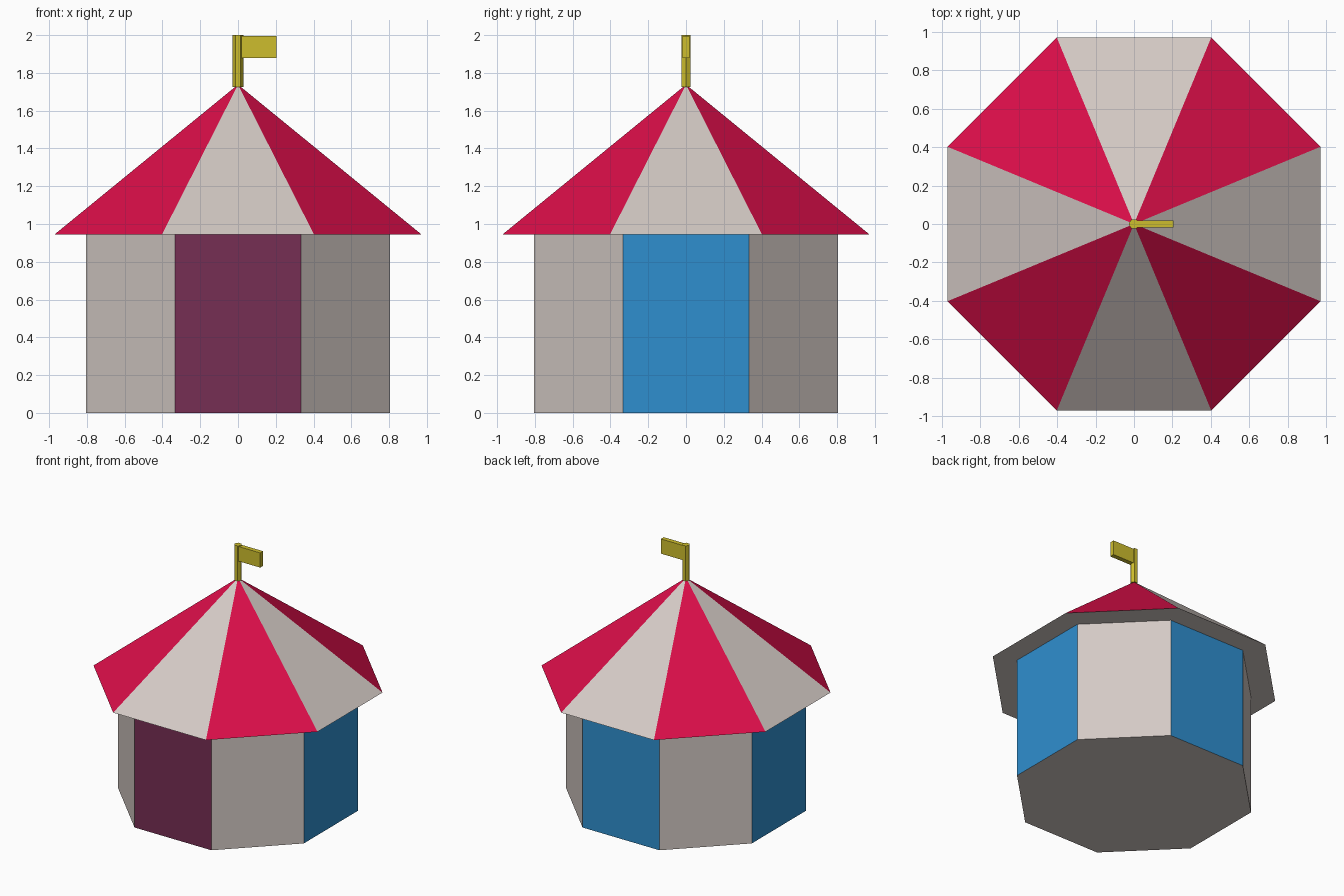
import bpy
import bmesh
from math import atan2, pi, radians
from mathutils import Matrix

old = bpy.data.objects.get("Cube")
if old:
    bpy.data.objects.remove(old, do_unlink=True)


def make_material(name, rgb):
    """Flat material from 8-bit display colour, converted to linear."""
    linear = [((c / 255 + 0.055) / 1.055) ** 2.4 if c > 10 else c / 255 / 12.92 for c in rgb]
    mat = bpy.data.materials.new(name)
    mat.use_nodes = True
    mat.diffuse_color = (*linear, 1)
    bsdf = mat.node_tree.nodes["Principled BSDF"]
    bsdf.inputs["Base Color"].default_value = (*linear, 1)
    bsdf.inputs["Roughness"].default_value = 0.9
    return mat


cream = make_material("cream canvas", (212, 202, 197))
red = make_material("red canvas", (219, 14, 73))
blue = make_material("blue canvas", (47, 143, 207))
purple = make_material("purple door", (118, 46, 84))
yellow = make_material("yellow paint", (206, 190, 45))


def finish(name, bm, materials, rule=None):
    bm.normal_update()
    if rule:
        for face in bm.faces:
            face.material_index = rule(face)
    mesh = bpy.data.meshes.new(name)
    bm.to_mesh(mesh)
    bm.free()
    for mat in materials:
        mesh.materials.append(mat)
    obj = bpy.data.objects.new(name, mesh)
    bpy.context.collection.objects.link(obj)
    return obj


def prism(sides, bottom, top, r1, r2, turn):
    """Regular prism or pyramid standing between two heights."""
    bm = bmesh.new()
    place = Matrix.Translation((0, 0, (bottom + top) / 2)) @ Matrix.Rotation(turn, 4, 'Z')
    bmesh.ops.create_cone(bm, cap_ends=True, segments=sides, radius1=r1, radius2=r2,
                          depth=top - bottom, matrix=place)
    bmesh.ops.remove_doubles(bm, verts=bm.verts, dist=0.0001)
    return bm


def octant(face):
    """Which of the eight compass directions a face looks towards (0 = +x)."""
    return round(atan2(face.normal.y, face.normal.x) / (pi / 4)) % 8


def wall_colour(face):
    if abs(face.normal.z) > 0.9 or octant(face) % 2:
        return 0
    return 2 if octant(face) == 6 else 1


def roof_colour(face):
    return 1 if face.normal.z > -0.5 and octant(face) % 2 else 0


# Octagonal walls: cream diagonals, blue sides, purple door at the front
finish("tent_walls", prism(8, 0, 0.945, 0.871, 0.871, radians(22.5)),
       [cream, blue, purple], wall_colour)

# Striped pointed roof with flat overhanging eaves
finish("tent_roof", prism(8, 0.945, 1.738, 1.051, 0, radians(22.5)),
       [cream, red], roof_colour)

# Hexagonal flag pole with corners along x (six-sided ring starts on an axis)
pole = prism(6, 1.725, 2.0, 0.028, 0.028, 0)
if max(v.co.x for v in pole.verts) < 0.027:
    bmesh.ops.rotate(pole, verts=pole.verts, matrix=Matrix.Rotation(pi / 2, 3, 'Z'))
finish("flag_pole", pole, [yellow])

# Stiff flag pointing to the left
flag = bmesh.new()
bmesh.ops.create_cube(flag, size=1, matrix=Matrix.Translation((0.11, 0, 1.937))
                      @ Matrix.Diagonal((0.19, 0.036, 0.115, 1)))
finish("flag", flag, [yellow])
